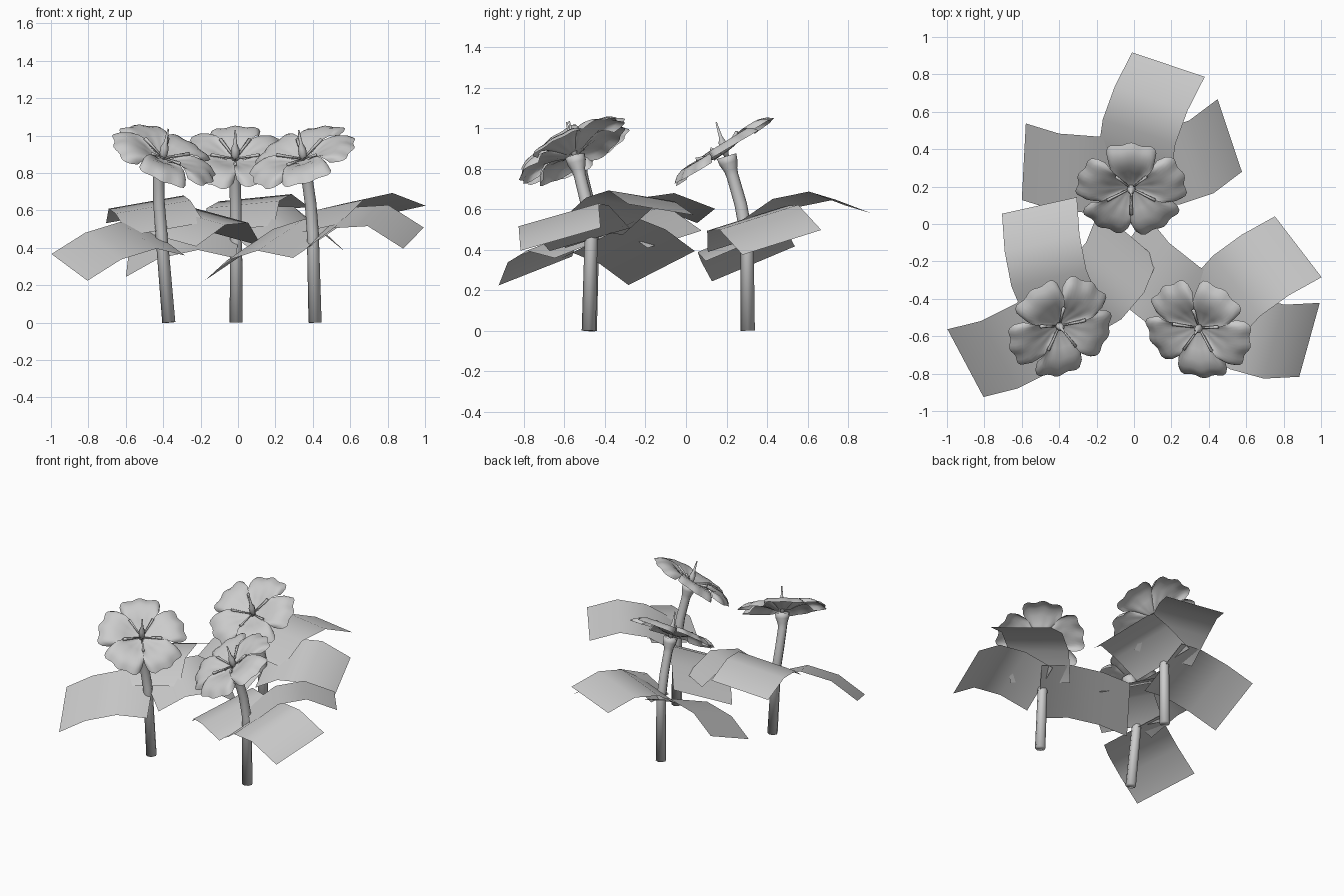
import bpy, bmesh, math
from mathutils import Vector, Matrix

if "Cube" in bpy.data.objects:
    bpy.data.objects.remove(bpy.data.objects["Cube"])

UP = Vector((0, 0, 1))


def finish(name, bm):
    bmesh.ops.recalc_face_normals(bm, faces=bm.faces)
    me = bpy.data.meshes.new(name)
    bm.to_mesh(me)
    bm.free()
    for p in me.polygons:
        p.use_smooth = True
    ob = bpy.data.objects.new(name, me)
    bpy.context.collection.objects.link(ob)
    return ob


def sheet(bm, rows):
    """Quad grid through rows of points."""
    g = [[bm.verts.new(p) for p in row] for row in rows]
    for a, b in zip(g, g[1:]):
        for i in range(len(a) - 1):
            bm.faces.new((a[i], a[i + 1], b[i + 1], b[i]))


def tube(bm, pts, radii, sides=8):
    """Capped tube swept along points with one radius per point."""
    rings = []
    for i, p in enumerate(pts):
        d = pts[min(i + 1, len(pts) - 1)] - pts[max(i - 1, 0)]
        q = UP.rotation_difference(d)
        rings.append([bm.verts.new(p + q @ Vector((
            radii[i] * math.cos(k * math.tau / sides),
            radii[i] * math.sin(k * math.tau / sides), 0)))
            for k in range(sides)])
    for a, b in zip(rings, rings[1:]):
        for k in range(sides):
            j = (k + 1) % sides
            bm.faces.new((a[k], a[j], b[j], b[k]))
    bm.faces.new(rings[0][::-1])
    bm.faces.new(rings[-1])


# leaf: direction, rows of (reach, height, sideways bow), roll across the width
LEAVES = [
    (71.5, [(0, .50, 0), (.19, .63, .035), (.38, .665, .03), (.58, .595, 0)], -.04),
    (177, [(0, .43, 0), (.2, .475, .05), (.41, .43, .045), (.59, .33, 0)], -.17),
    (18.5, [(0, .45, 0), (.17, .555, -.06), (.36, .56, -.06), (.54, .435, 0)], .12),
]
PROFILE = [(.07, .005), (.2, .008), (.4, .033), (.6, .05), (.78, .05), (.9, .036), (1, .012)]


def plant(tag, base, mid, throat, head_turn, leaf_root, leaf_turn):
    base, mid, throat = Vector(base), Vector(mid), Vector(throat)
    rot = (Matrix.Rotation(math.radians(head_turn), 4, 'Z')
           @ Matrix.Rotation(math.radians(34), 4, 'X'))
    n = rot @ UP
    axis = (n + UP).normalized()

    # stem with flared calyx
    bm = bmesh.new()
    neck = throat - axis * .10
    bend = mid.lerp(neck, .55) - n.xy.to_3d() * .015
    tube(bm, [base, mid, bend, neck, throat - axis * .07, throat - axis * .035, throat],
         [.035, .032, .031, .03, .034, .046, .05])
    finish(f"{tag}_stem", bm)

    # five broad petals with scalloped, drooping rims
    bm = bmesh.new()
    crown = throat + n * .012
    for k in range(5):
        turn = rot @ Matrix.Rotation(math.radians(90 + 72 * k), 4, 'Z')
        rows = []
        for f, h in PROFILE:
            row = []
            for j in range(17):
                u = j / 8 - 1
                reach = .292 * (1 - .2 * abs(u) ** 9) + .008 * math.cos(3 * math.pi * u)
                r = f * reach
                a = u * math.radians(38 - 4 * f ** 6)
                lift = h - .01 * f * f * u
                row.append(crown + turn @ Vector((r * math.cos(a), r * math.sin(a), lift)))
            rows.append(row)
        sheet(bm, rows)
    finish(f"{tag}_petals", bm)

    # pistil and stamens
    bm = bmesh.new()
    tube(bm, [throat + axis * t for t in (0, .04, .07, .10, .175)],
         [.014, .022, .022, .01, .004], 6)
    finish(f"{tag}_pistil", bm)
    bm = bmesh.new()
    for k in range(5):
        turn = rot @ Matrix.Rotation(math.radians(54 + 72 * k), 4, 'Z')
        tube(bm, [throat + turn @ Vector(p) for p in ((.01, 0, .02), (.07, 0, .045), (.135, 0, .07))],
             [.005, .007, .01], 4)
    finish(f"{tag}_stamens", bm)

    # three arched strip leaves, tilted with the lean of the stem
    bm = bmesh.new()
    root = Vector((*leaf_root, 0))
    lean = (mid - base) / mid.z
    lean.z = 0
    for ang, path, roll in LEAVES:
        a = math.radians(ang + leaf_turn)
        d = Vector((math.cos(a), math.sin(a), 0))
        side = Vector((-d.y, d.x, 0))
        rows = []
        for r, z, bow in path:
            row = []
            for s in (-1, 0, 1):
                off = d * r + side * (bow + .205 * s)
                row.append(root + off + UP * (z + roll * .5 * s - lean.dot(off)))
            rows.append(row)
        sheet(bm, rows)
    finish(f"{tag}_leaves", bm)


plant("back", (-.01, .305, 0), (-.01, .302, .45), (-.015, .2, .862), 0, (0, .302), 0)
plant("left", (-.37, -.475, 0), (-.41, -.46, .48), (-.405, -.538, .868), 39, (-.38, -.467), 31)
plant("right", (.412, -.48, 0), (.40, -.468, .48), (.353, -.548, .862), -35, (.418, -.475), -34)
